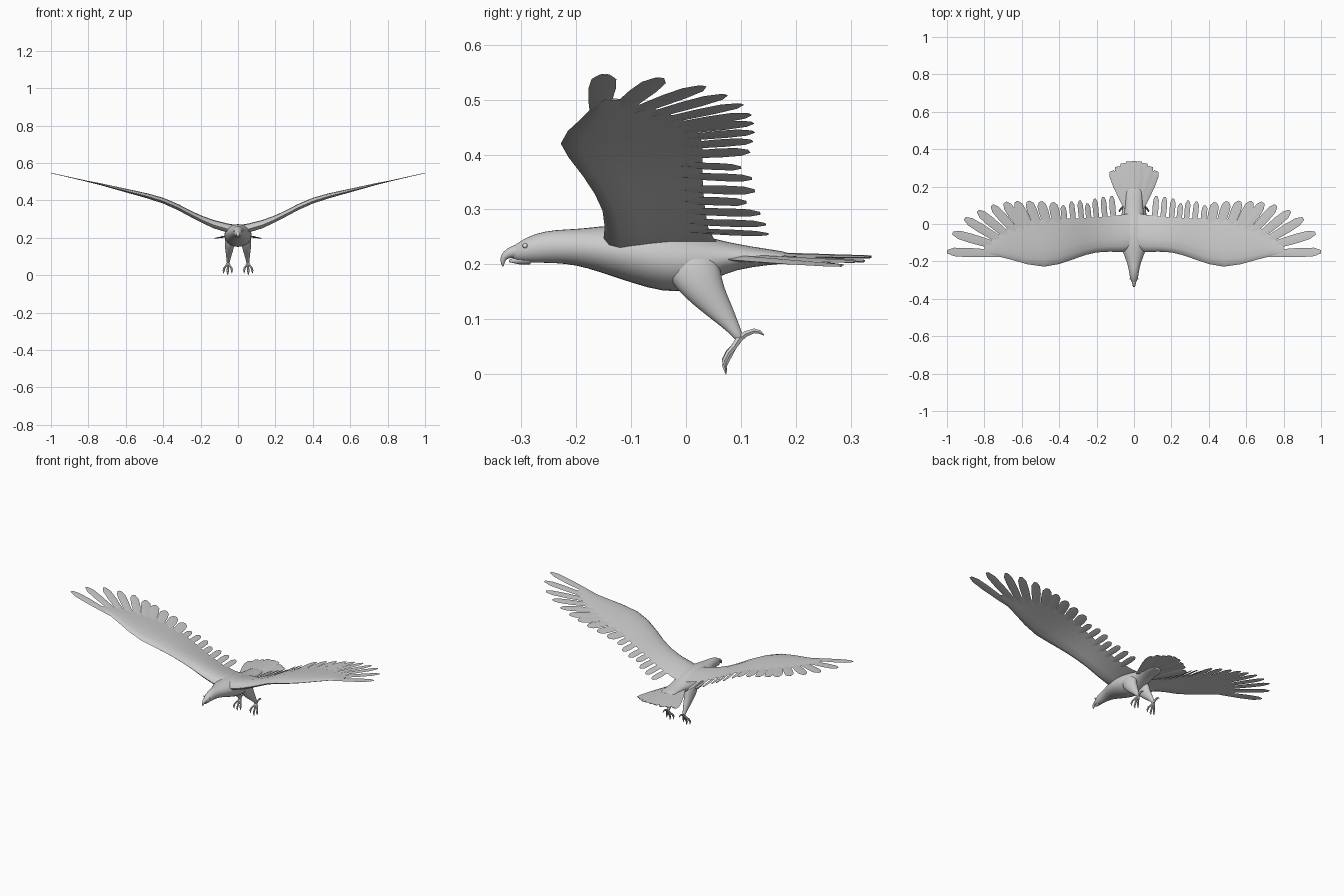
import bpy, bmesh, math
from mathutils import Vector

cube = bpy.data.objects.get("Cube")
if cube:
    bpy.data.objects.remove(cube, do_unlink=True)


def material(name, rgb):
    m = bpy.data.materials.new(name)
    m.use_nodes = True
    m.diffuse_color = (*rgb, 1)
    bsdf = m.node_tree.nodes["Principled BSDF"]
    bsdf.inputs["Base Color"].default_value = (*rgb, 1)
    bsdf.inputs["Roughness"].default_value = 0.8
    return m


GREY = material("plumage grey", (0.6, 0.6, 0.6))
WHITE = material("eye white", (0.9, 0.9, 0.9))


def loft(bm, rings):
    """Skin a list of equal-length closed rings and cap both ends."""
    vs = [[bm.verts.new(p) for p in ring] for ring in rings]
    n = len(vs[0])
    for a, b in zip(vs, vs[1:]):
        for i in range(n):
            j = (i + 1) % n
            bm.faces.new((a[i], a[j], b[j], b[i]))
    bm.faces.new(vs[0][::-1])
    bm.faces.new(vs[-1])


def finish(name, bm, mirror=False, subsurf=0, angle=50, mat=GREY):
    bmesh.ops.recalc_face_normals(bm, faces=bm.faces)
    me = bpy.data.meshes.new(name)
    bm.to_mesh(me)
    bm.free()
    me.materials.append(mat)
    me.shade_smooth()
    me.set_sharp_from_angle(angle=math.radians(angle))
    ob = bpy.data.objects.new(name, me)
    bpy.context.collection.objects.link(ob)
    if mirror:
        ob.modifiers.new("mirror", 'MIRROR').use_mirror_merge = False
    if subsurf:
        s = ob.modifiers.new("smooth", 'SUBSURF')
        s.levels = s.render_levels = subsurf
    return ob


def ellipse(c, u, v, n=14):
    return [c + u * math.cos(2 * math.pi * i / n) + v * math.sin(2 * math.pi * i / n) for i in range(n)]


def tube(bm, pts, radii, n=8):
    """Round tube through points lying roughly in the yz plane."""
    pts = [Vector(p) for p in pts]
    rings = []
    for i, (p, r) in enumerate(zip(pts, radii)):
        d = (pts[min(i + 1, len(pts) - 1)] - pts[max(i - 1, 0)]).normalized()
        u = (Vector((1, 0, 0)) - d * d.x).normalized()
        rings.append(ellipse(p, u * r, d.cross(u) * r, n))
    loft(bm, rings)


# Body: y, half width, bottom z, top z
bm = bmesh.new()
sections = [(-.318, .009, .209, .232), (-.30, .018, .204, .244), (-.275, .025, .202, .257),
            (-.24, .029, .202, .264), (-.20, .040, .198, .265), (-.16, .058, .186, .270),
            (-.10, .075, .165, .276), (-.04, .076, .147, .272), (.01, .068, .150, .260),
            (.05, .056, .172, .248), (.09, .048, .190, .238), (.15, .045, .199, .228),
            (.20, .040, .202, .221)]
loft(bm, [ellipse(Vector((0, y, (a + b) / 2)), Vector((w, 0, 0)), Vector((0, 0, (b - a) / 2)))
          for y, w, a, b in sections])
finish("body", bm, subsurf=1)

# Hooked beak and lower jaw
bm = bmesh.new()
tube(bm, [(0, -.298, .225), (0, -.315, .223), (0, -.328, .218), (0, -.335, .208), (0, -.333, .195)],
     [.017, .012, .009, .006, .001])
finish("upper_beak", bm, subsurf=1)
bm = bmesh.new()
tube(bm, [(0, -.285, .212), (0, -.305, .208), (0, -.322, .206)], [.012, .008, .002])
finish("lower_beak", bm)

# Eyes
bm = bmesh.new()
bmesh.ops.create_uvsphere(bm, u_segments=10, v_segments=6, radius=.0045)
for v in bm.verts:
    v.co = Vector((v.co.x * .7 + .0205, v.co.y - .293, v.co.z + .234))
finish("eye", bm, mirror=True, mat=WHITE)

# Wing stations: x, leading y, trailing y, z, thickness
WING = [(0, -.135, .06, .238, .05), (.06, -.15, .05, .248, .05), (.13, -.148, .04, .268, .046),
        (.20, -.152, .035, .298, .038), (.26, -.166, .032, .328, .035), (.32, -.187, .03, .36, .034),
        (.40, -.214, .03, .395, .032), (.48, -.228, .03, .42, .028), (.57, -.215, .02, .443, .022),
        (.66, -.19, -.01, .466, .016), (.73, -.172, -.06, .484, .011), (.80, -.158, -.115, .50, .006)]
SPAN = [(w[0], w[3]) for w in WING] + [(1, .545)]


def wing_z(x):
    for (x0, z0), (x1, z1) in zip(SPAN, SPAN[1:]):
        if x <= x1:
            return z0 + (z1 - z0) * (x - x0) / (x1 - x0)
    return SPAN[-1][1]


# Airfoil outline: chord fraction, height as a fraction of thickness
FOIL = [(0, 0), (.05, .32), (.15, .52), (.35, .58), (.6, .42), (.85, .18), (1, .0),
        (.85, -.06), (.6, -.12), (.35, -.28), (.15, -.38), (.05, -.25)]
bm = bmesh.new()
loft(bm, [[Vector((x, y0 + (y1 - y0) * u, z + t * h)) for u, h in FOIL]
          for x, y0, y1, z, t in WING])
finish("wing", bm, mirror=True)


def feather(bm, base, tip, width, slope, thick=.003, droop=.0, blunt=.35):
    """Flat vane with a raised quill, leaning with the slope of the wing."""
    base, tip = Vector(base), Vector(tip)
    d = tip - base
    side = Vector((d.y, -d.x, 0)).normalized()
    side.z = slope * side.x
    side.normalize()
    up = side.cross(d).normalized()
    if up.z < 0:
        up = -up
    rings = []
    for s, w in ((0, .6), (.3, .85), (.65, 1), (.88, .9), (1, blunt)):
        c = base + d * s + Vector((0, 0, droop * math.sin(math.pi * s)))
        lead = side * (w * width / 2)
        h = up * thick * (1.1 - .7 * s)
        rings.append([c + lead, c + h, c - lead, c - h])
    loft(bm, rings)


def wing_feathers(name, rows, width, lift):
    bm = bmesh.new()
    for bx, by, tx, ty in rows:
        slope = (wing_z(tx + .03) - wing_z(max(tx - .03, 0))) / .06
        feather(bm, (bx, by, wing_z(bx) + .002), (tx, ty, wing_z(tx) + lift), width, slope)
    finish(name, bm, mirror=True, angle=60)


# Inner feathers, middle feathers and long outer fingers: base x, y, tip x, y
inner = [(.12, .15), (.165, .145), (.21, .135), (.25, .11), (.29, .125), (.335, .12), (.38, .10)]
wing_feathers("inner_feathers", [(x - .015, -.03, x, y) for x, y in inner], .034, -.010)
wing_feathers("middle_feathers", [(.40, -.04, .435, .115), (.45, -.04, .50, .12), (.50, -.04, .565, .122),
                                  (.54, -.05, .63, .12), (.57, -.06, .69, .115)], .054, 0)
wing_feathers("outer_feathers", [(.60, -.08, .76, .10), (.63, -.10, .835, .07), (.66, -.12, .905, .03),
                                 (.67, -.135, .97, -.048), (.69, -.160, .999, -.148)], .050, .001)

# Tail fan
bm = bmesh.new()
for i in range(-4, 5):
    t = i / 4
    feather(bm, (.03 * t, .07, .218 - .006 * abs(t)),
            (.120 * t, .338 - .055 * t * t, .214 - .016 * abs(t) + .003 * (i % 2)),
            .05, -.15 * t, thick=.006, blunt=.5)
finish("tail_feathers", bm, angle=60)

# Thighs: z, centre x, centre y, half width x, half depth y
bm = bmesh.new()
thigh = [(.225, .036, .005, .028, .050), (.19, .042, .012, .029, .053), (.16, .045, .023, .027, .047),
         (.13, .047, .045, .021, .038), (.10, .050, .070, .014, .024), (.075, .052, .091, .009, .012),
         (.06, .053, .098, .007, .008)]
loft(bm, [ellipse(Vector((x, y, z)), Vector((a, 0, 0)), Vector((0, b, 0)), 12) for z, x, y, a, b in thigh])
finish("leg", bm, mirror=True, subsurf=1)

# Feet: three front toes and one raised hind toe, each ending in a claw
bm = bmesh.new()
for dx, dz in ((-.020, .010), (.002, 0), (.024, .008)):
    tube(bm, [(.053, .098, .066), (.053 + dx * .5, .086, .048), (.053 + dx * .85, .077, .030 + dz),
              (.053 + dx, .070, .016 + dz), (.053 + dx, .073, dz)], [.007, .006, .0055, .0055, .0012], 6)
tube(bm, [(.053, .094, .062), (.054, .108, .073), (.054, .124, .079), (.054, .134, .077), (.054, .142, .071)],
     [.007, .006, .005, .004, .001], 6)
finish("foot", bm, mirror=True)
